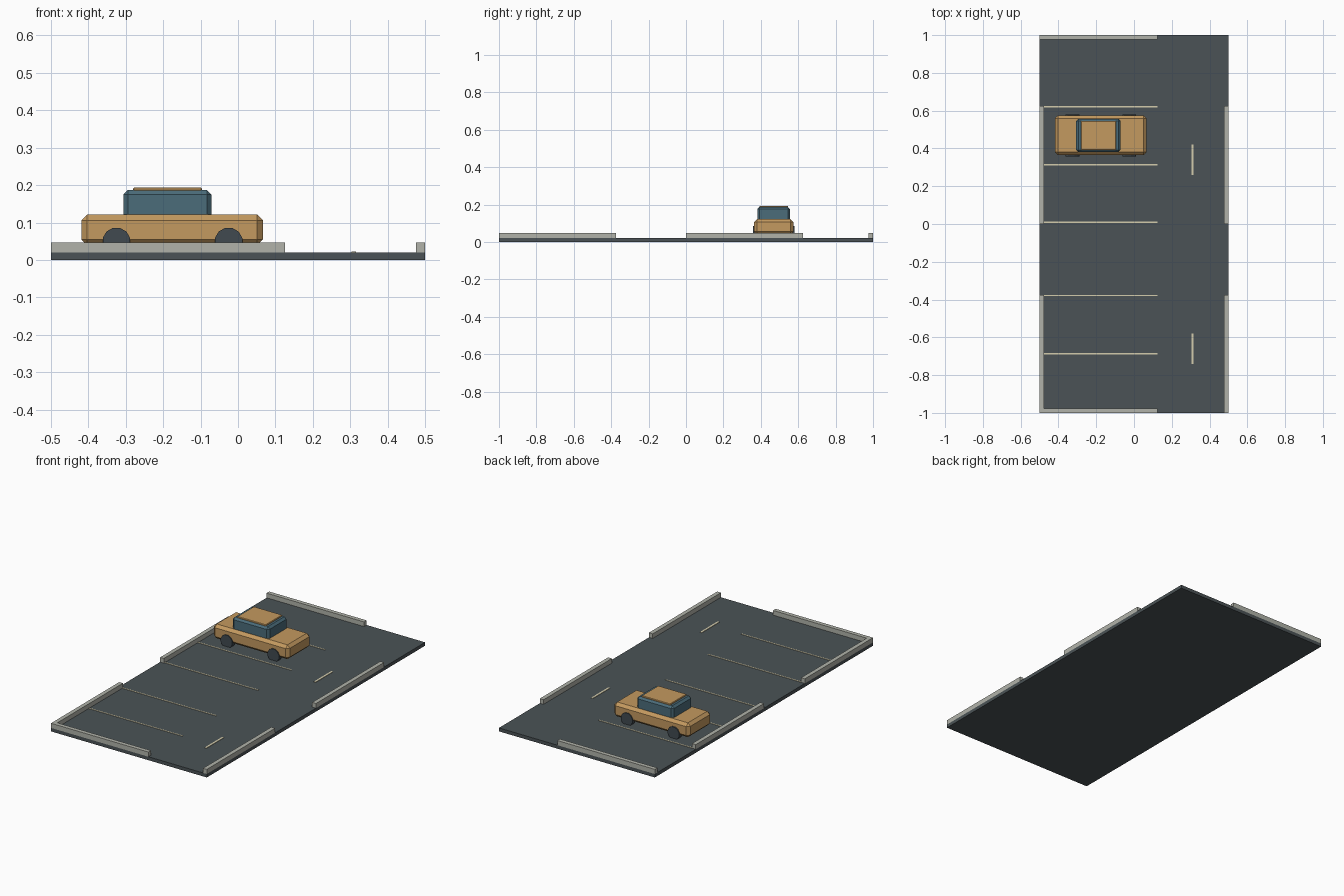
import bpy, bmesh, math
from mathutils import Matrix

if "Cube" in bpy.data.objects:
    bpy.data.objects.remove(bpy.data.objects["Cube"])


def material(name, rgb):
    m = bpy.data.materials.new(name)
    m.diffuse_color = (*rgb, 1)
    m.use_nodes = True
    m.node_tree.nodes["Principled BSDF"].inputs["Base Color"].default_value = m.diffuse_color
    return m


ASPHALT = material("asphalt", (0.070, 0.086, 0.093))
CONCRETE = material("concrete", (0.44, 0.45, 0.40))
PAINT = material("cream line paint", (0.66, 0.61, 0.42))
BODY = material("tan car paint", (0.55, 0.32, 0.115))
GLASS = material("blue glass", (0.070, 0.150, 0.195))
TYRE = material("dark tyre", (0.052, 0.068, 0.080))


def finish(name, bm, mat):
    me = bpy.data.meshes.new(name)
    bm.to_mesh(me)
    bm.free()
    me.materials.append(mat)
    ob = bpy.data.objects.new(name, me)
    bpy.context.collection.objects.link(ob)
    return ob


def box(name, x, y, z, mat, bevel=0):
    """Box from (min, max) ranges, with optional one-step chamfer."""
    bm = bmesh.new()
    bmesh.ops.create_cube(bm, size=1)
    for v in bm.verts:
        for i, (a, b) in enumerate((x, y, z)):
            v.co[i] = a if v.co[i] < 0 else b
    if bevel:
        bmesh.ops.bevel(bm, geom=bm.edges[:], offset=bevel, segments=1,
                        affect='EDGES', profile=0.5)
    return finish(name, bm, mat)


TOP = 0.02      # road surface
KERB = 0.047    # kerb top
LINE = 0.0225   # painted line top

# Two identical parking tiles
for label, y0 in (("front", -1), ("back", 0)):
    box(label + "_pavement", (-0.5, 0.5), (y0, y0 + 1), (0, TOP), ASPHALT)
    # Kerbs along both sides
    for side, x0 in (("left", -0.5), ("right", 0.476)):
        box(f"{label}_{side}_kerb", (x0, x0 + 0.024), (y0, y0 + 0.625),
            (TOP, KERB), CONCRETE)
    # Bay dividing lines
    for i, y in enumerate((0.0085, 0.3135, 0.6215)):
        box(f"{label}_bay_line_{i + 1}", (-0.476, 0.125),
            (y0 + y - 0.0035, y0 + y + 0.0035), (TOP - 0.002, LINE), PAINT)
    # Lane dash
    box(label + "_lane_dash", (0.304, 0.316), (y0 + 0.26, y0 + 0.42),
        (TOP - 0.002, LINE), PAINT)

# End kerbs
for label, y0 in (("front", -1), ("back", 0.976)):
    box(label + "_end_kerb", (-0.5, 0.125), (y0, y0 + 0.024),
        (TOP, KERB), CONCRETE)

# Car: chamfered body, cabin and roof panel
CY = 0.469


def car_box(name, x, half_width, z, mat, bevel):
    box(name, x, (CY - half_width, CY + half_width), z, mat, bevel)


car_box("car_body", (-0.419, 0.067), 0.105, (0.039, 0.122), BODY, 0.016)
car_box("car_cabin", (-0.306, -0.071), 0.088, (0.105, 0.187), GLASS, 0.012)
car_box("car_roof", (-0.281, -0.096), 0.077, (0.183, 0.193), BODY, 0.003)

# Wheels
for end, x in (("rear", -0.325), ("front", -0.025)):
    for side, s in (("right", -1), ("left", 1)):
        bm = bmesh.new()
        turn = (Matrix.Translation((x, CY + s * 0.096, 0.049))
                @ Matrix.Rotation(math.radians(90), 4, 'X')
                @ Matrix.Rotation(math.radians(15), 4, 'Z'))
        bmesh.ops.create_cone(bm, cap_ends=True, segments=12, radius1=0.0378,
                              radius2=0.0378, depth=0.03, matrix=turn)
        finish(f"{end}_{side}_wheel", bm, TYRE)
